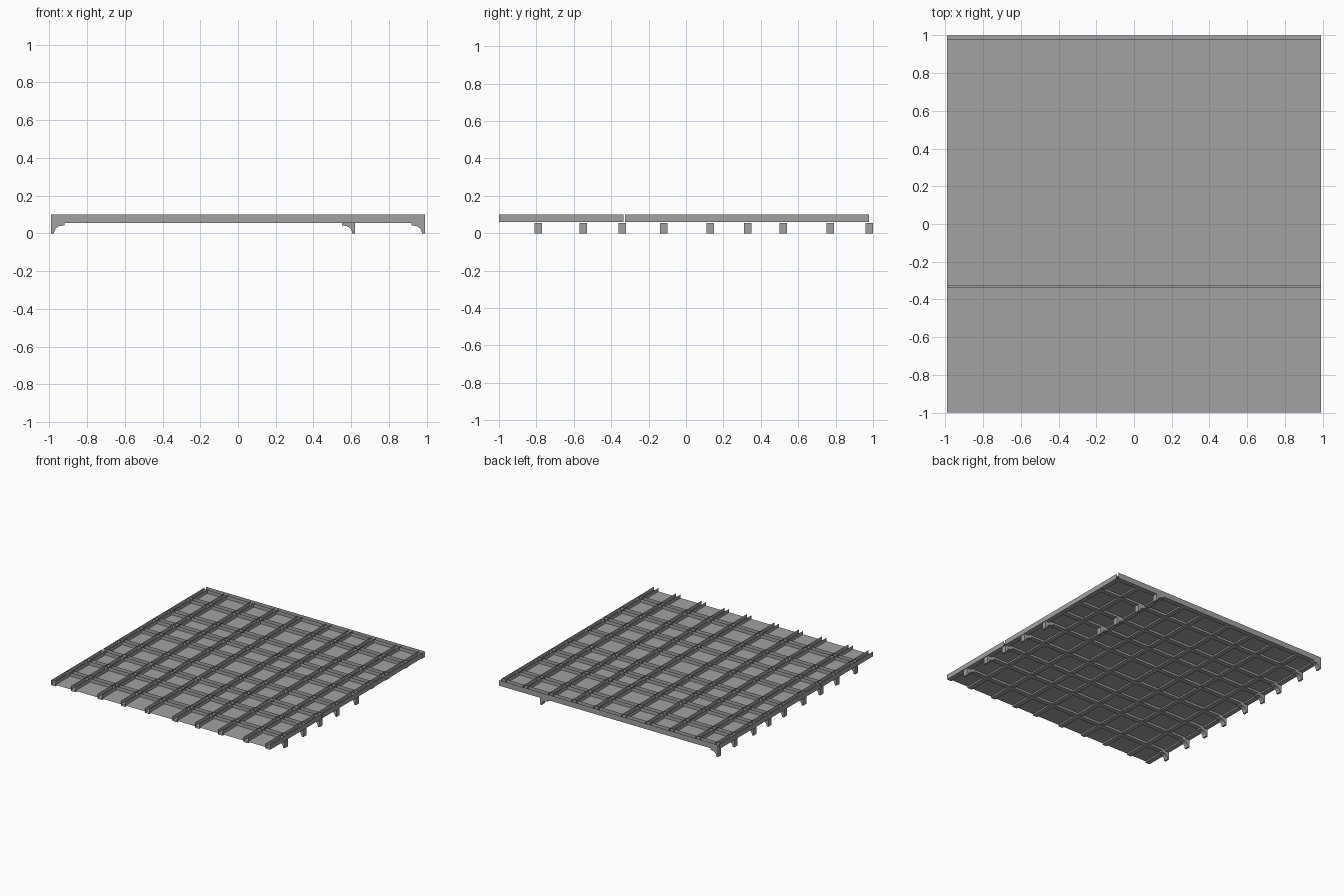
import bpy
import bmesh
import math

if "Cube" in bpy.data.objects:
    bpy.data.objects.remove(bpy.data.objects["Cube"], do_unlink=True)

grey = bpy.data.materials.new("plain grey")
grey.use_nodes = True
grey.diffuse_color = (0.36, 0.36, 0.36, 1)
grey.node_tree.nodes["Principled BSDF"].inputs["Base Color"].default_value = grey.diffuse_color

HALF = 0.99
PANEL_Z = 0.072
TOP = 0.10
SPANS = [(-1.0, -0.335), (-0.325, 0.978)]
CROSS_Y = [-0.79, -0.55, -0.34, -0.12, 0.13, 0.33, 0.52, 0.77, 0.98]
LONG_X = [-0.97, -0.79, -0.55, -0.34, -0.12, 0.13, 0.33, 0.54, 0.77, 0.97]


def finish(name, bm):
    mesh = bpy.data.meshes.new(name)
    bm.to_mesh(mesh)
    bm.free()
    mesh.materials.append(grey)
    obj = bpy.data.objects.new(name, mesh)
    bpy.context.collection.objects.link(obj)
    return obj


def sweep(bm, start, end):
    """Join two matching open profiles with a strip of faces."""
    a = [bm.verts.new(p) for p in start]
    b = [bm.verts.new(p) for p in end]
    for i in range(len(a) - 1):
        bm.faces.new((a[i], a[i + 1], b[i + 1], b[i]))


def channel(centre, half_width, bottom):
    """Open-topped U section as (offset, height) pairs."""
    lo, hi = centre - half_width, centre + half_width
    return [(lo, TOP), (lo, bottom), (hi, bottom), (hi, TOP)]


# Thin ceiling panels, split by a narrow joint
for label, (y0, y1) in zip(("front", "rear"), SPANS):
    bm = bmesh.new()
    sweep(bm, [(-HALF, y0, PANEL_Z), (HALF, y0, PANEL_Z)],
          [(-HALF, y1, PANEL_Z), (HALF, y1, PANEL_Z)])
    finish(label + "_panel", bm)

    # Channels running front to back
    bm = bmesh.new()
    for x in LONG_X:
        section = channel(x, 0.02, 0.06)
        sweep(bm, [(u, y0, z) for u, z in section], [(u, y1, z) for u, z in section])
    finish(label + "_long_channels", bm)

# Channels running side to side
bm = bmesh.new()
for y in CROSS_Y:
    section = channel(y, 0.02, 0.055)
    sweep(bm, [(-HALF, u, z) for u, z in section], [(HALF, u, z) for u, z in section])
finish("cross_channels", bm)


# Curved brackets under the cross channels
def bracket(name, y, outer, inward):
    curve = [(0.015 + 0.04 * (1 - math.cos(t)), 0.04 * math.sin(t))
             for t in (math.pi / 2 * i / 6 for i in range(7))]
    profile = [(0, 0)] + curve + [(0.07, 0.043), (0.07, 0.055), (0, 0.055)]
    bm = bmesh.new()
    base = bm.faces.new([bm.verts.new((outer + inward * u, y - 0.02, z)) for u, z in profile])
    grown = bmesh.ops.extrude_face_region(bm, geom=[base])
    moved = [v for v in grown["geom"] if isinstance(v, bmesh.types.BMVert)]
    bmesh.ops.translate(bm, verts=moved, vec=(0, 0.04, 0))
    bmesh.ops.recalc_face_normals(bm, faces=bm.faces)
    finish(name, bm)


for i, y in enumerate(CROSS_Y):
    bracket(f"right_bracket_{i + 1}", y, -HALF, 1)
    # The rear four brackets on the left side sit further in
    bracket(f"left_bracket_{i + 1}", y, HALF if i < 5 else 0.62, -1)
